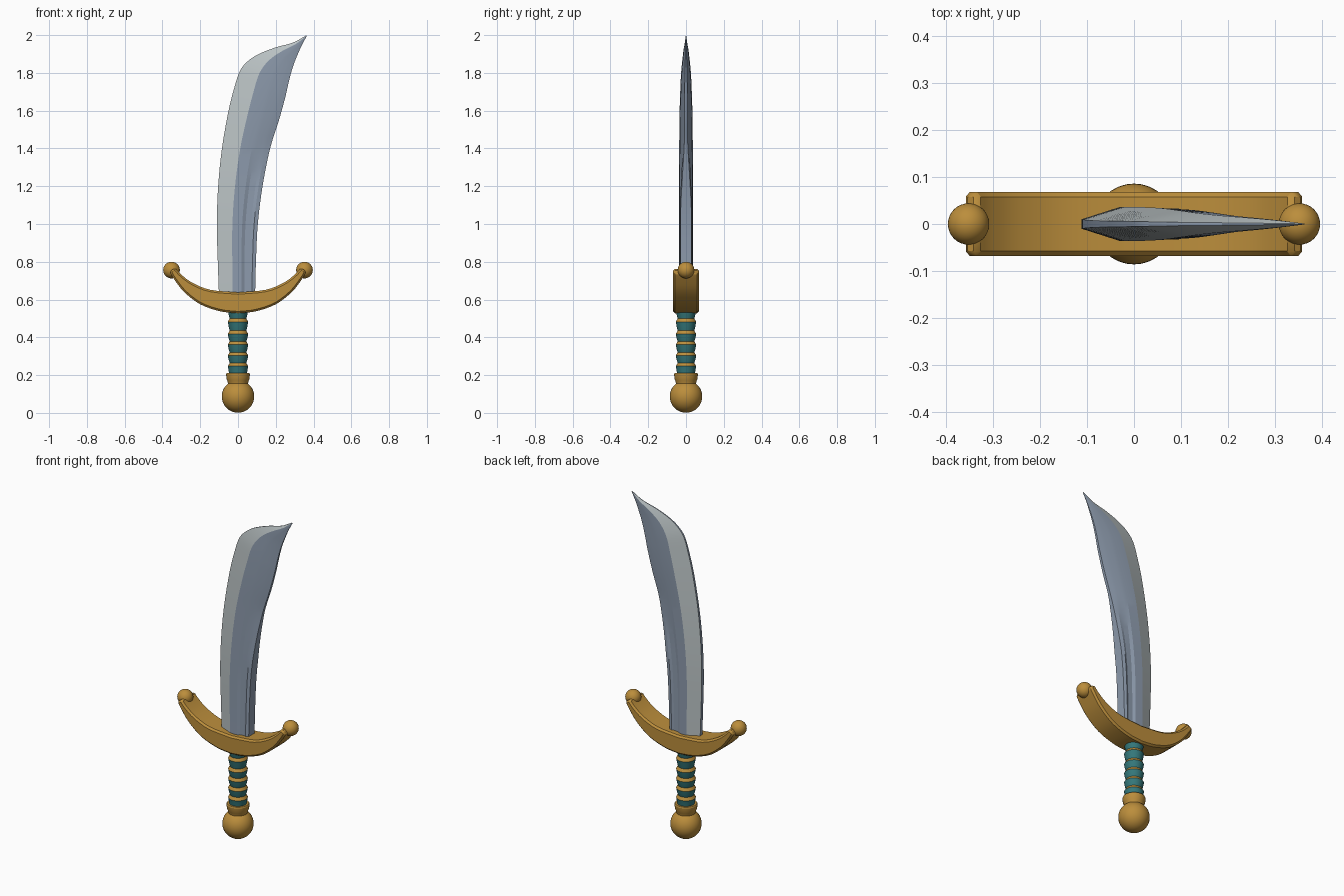
import bpy, bmesh, math
from mathutils import Vector

if "Cube" in bpy.data.objects:
    bpy.data.objects.remove(bpy.data.objects["Cube"])


def material(name, rgb):
    m = bpy.data.materials.new(name)
    m.diffuse_color = (*rgb, 1)
    m.use_nodes = True
    m.node_tree.nodes["Principled BSDF"].inputs["Base Color"].default_value = m.diffuse_color
    return m


GOLD = material("gold", (0.50, 0.27, 0.045))
TEAL = material("teal grip", (0.035, 0.19, 0.20))
STEEL = material("blue steel", (0.27, 0.33, 0.42))
EDGE = material("pale cutting edge", (0.49, 0.54, 0.55))


def finish(name, bm, mats, angle=30):
    bmesh.ops.recalc_face_normals(bm, faces=bm.faces)
    me = bpy.data.meshes.new(name)
    bm.to_mesh(me)
    bm.free()
    ob = bpy.data.objects.new(name, me)
    bpy.context.collection.objects.link(ob)
    for m in mats:
        me.materials.append(m)
    bpy.ops.object.select_all(action='DESELECT')
    ob.select_set(True)
    bpy.context.view_layer.objects.active = ob
    bpy.ops.object.shade_smooth_by_angle(angle=math.radians(angle))
    return ob


def spline(pts, n):
    """Resample control points as a Catmull-Rom curve, n steps per span."""
    p = [Vector(q) for q in pts]
    p = [2 * p[0] - p[1]] + p + [2 * p[-1] - p[-2]]
    out = []
    for i in range(1, len(p) - 2):
        a, b, c, d = p[i - 1:i + 3]
        for k in range(n):
            t = k / n
            out.append(0.5 * (2 * b + (c - a) * t + (2 * a - 5 * b + 4 * c - d) * t * t
                              + (3 * b - a - 3 * c + d) * t ** 3))
    return out + [p[-2]]


def lathe(name, profile, mats, segs=32, rule=None, angle=30):
    """Revolve (radius, z) points around z; rule picks a material per band."""
    bm = bmesh.new()
    rings = [[bm.verts.new((r * math.cos(2 * math.pi * i / segs),
                            r * math.sin(2 * math.pi * i / segs), z))
              for i in range(segs)] for r, z in profile]
    for j in range(len(rings) - 1):
        for i in range(segs):
            k = (i + 1) % segs
            f = bm.faces.new((rings[j][i], rings[j][k], rings[j + 1][k], rings[j + 1][i]))
            f.material_index = rule(profile[j], profile[j + 1]) if rule else 0
    bm.faces.new(rings[0])
    bm.faces.new(rings[-1])
    return finish(name, bm, mats, angle)


def ball(name, centre, radius):
    bm = bmesh.new()
    bmesh.ops.create_uvsphere(bm, u_segments=32, v_segments=20, radius=radius)
    bmesh.ops.translate(bm, verts=bm.verts, vec=centre)
    return finish(name, bm, [GOLD], 40)


# Blade: stations of cutting edge (x, z), back (x, z) and thickness scale
stations = spline([
    (-.100, .60, .090, .60, 1), (-.107, .80, .095, .80, 1),
    (-.112, 1.0, .105, 1.0, 1), (-.105, 1.2, .130, 1.2, 1),
    (-.085, 1.4, .170, 1.4, 1), (-.050, 1.6, .217, 1.55, .95),
    (-.020, 1.72, .250, 1.67, .85), (.010, 1.81, .266, 1.74, .75),
    (.050, 1.86, .281, 1.80, .63), (.110, 1.90, .297, 1.85, .5),
    (.200, 1.935, .317, 1.90, .36), (.290, 1.96, .337, 1.945, .2),
    (.361, 1.998, .363, 1.993, .03)], 5)
across = (0, .38, .62, .70, .84, .91, 1)
low = (.010, .036, .035, .027, .027, .033, .028)    # section with the groove
high = (.007, .036, .032, .028, .021, .016, .009)   # section without it

bm = bmesh.new()
loops = []
for x0, z0, x1, z1, s in stations:
    w = min(1, max(0, (z1 - 1.1) / .32))
    half = [(x0 + (x1 - x0) * u, s * (a + (b - a) * w), z0 + (z1 - z0) * u)
            for u, a, b in zip(across, low, high)]
    loops.append([bm.verts.new((x, -y, z)) for x, y, z in half] +
                 [bm.verts.new((x, y, z)) for x, y, z in reversed(half)])
n = len(loops[0])
for a, b in zip(loops, loops[1:]):
    for i in range(n):
        k = (i + 1) % n
        f = bm.faces.new((a[i], a[k], b[k], b[i]))
        f.material_index = 1 if i in (0, n - 2) else 0   # bevelled cutting faces
bm.faces.new(loops[0])
bm.faces.new(loops[-1])
finish("blade", bm, [STEEL, EDGE], 9)

# Crescent guard: mirrored outline, extruded through y and chamfered
bottom = spline([(0, .527), (.095, .538), (.20, .575), (.285, .640), (.340, .710), (.363, .748)], 4)
top = spline([(.333, .768), (.300, .732), (.243, .690), (.148, .652), (0, .638)], 4)
right = [(p.x, p.y) for p in bottom + top]
outline = right + [(-x, z) for x, z in reversed(right) if x > 1e-4]
bm = bmesh.new()
face = bm.faces.new([bm.verts.new((x, -.068, z)) for x, z in outline])
ext = bmesh.ops.extrude_face_region(bm, geom=[face])
bmesh.ops.translate(bm, vec=(0, .136, 0),
                    verts=[v for v in ext["geom"] if isinstance(v, bmesh.types.BMVert)])
guard = finish("guard", bm, [GOLD], 25)
bev = guard.modifiers.new("chamfer", 'BEVEL')
bev.width = .012
bev.segments = 1
bev.limit_method = 'ANGLE'
bev.angle_limit = math.radians(40)

# Ball finials on the guard tips
for side, x in (("left", -.352), ("right", .352)):
    ball(side + "_finial", (x, 0, .756), .044)

# Grip: teal flared sections, each topped by a gold sloping ring
profile = [(.046, .20)]
for z in (.243, .300, .357, .414, .478):
    profile += [(.050, z - .018), (.053, z), (.054, z + .004), (.044, z + .021)]
profile += [(.050, .522), (.054, .545)]
lathe("grip", profile, [TEAL, GOLD], 32,
      lambda a, b: 1 if b[0] < a[0] else 0)

# Collar and pommel
lathe("collar", [(.052, .150), (.056, .170), (.061, .180), (.063, .205), (.060, .211)], [GOLD])
ball("pommel", (0, 0, .087), .086)
